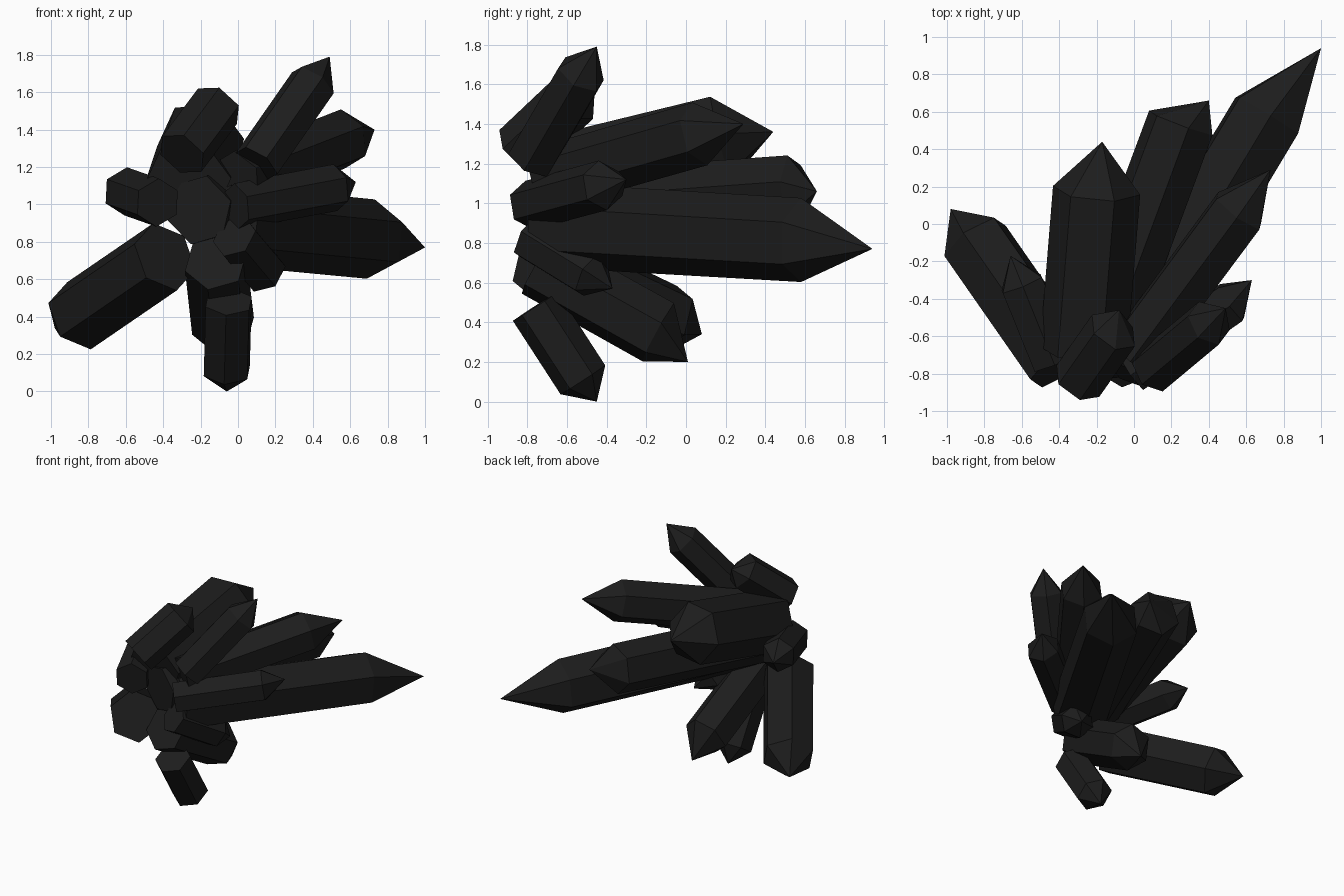
import bpy, bmesh, math
from mathutils import Vector

if "Cube" in bpy.data.objects:
    bpy.data.objects.remove(bpy.data.objects["Cube"])

mat = bpy.data.materials.new("dark_crystal")
mat.diffuse_color = (0.012, 0.012, 0.012, 1)
mat.use_nodes = True
mat.node_tree.nodes["Principled BSDF"].inputs["Base Color"].default_value = mat.diffuse_color


def crystal(name, base, shoulder, tip, r0, r1, roll=0):
    """Six-sided prism from base to shoulder, closed by a pointed tip."""
    b, s, t = Vector(base), Vector(shoulder), Vector(tip)
    axis = (s - b).normalized()
    side = axis.cross(Vector((0, 0, 1))).normalized()
    up = side.cross(axis)
    bm = bmesh.new()

    def ring(c, r):
        out = []
        for i in range(6):
            a = math.radians(roll + 60 * i)
            out.append(bm.verts.new(c + r * (math.cos(a) * up + math.sin(a) * side)))
        return out

    low, high = ring(b, r0), ring(s, r1)
    peak = bm.verts.new(t)
    bm.faces.new(low)
    for i in range(6):
        j = (i + 1) % 6
        bm.faces.new((low[i], low[j], high[j], high[i]))
        bm.faces.new((high[i], high[j], peak))
    bmesh.ops.recalc_face_normals(bm, faces=bm.faces)
    me = bpy.data.meshes.new(name)
    bm.to_mesh(me)
    bm.free()
    me.materials.append(mat)
    bpy.context.collection.objects.link(bpy.data.objects.new(name, me))


# Large crystals reaching backwards
crystal("longest_crystal", (-.06, -.70, .89), (.71, .58, .815), (1, .94, .77), .215, .213, 5)
crystal("upper_right_crystal", (-.01, -.70, 1.13), (.56, .07, 1.35), (.73, .29, 1.40), .16, .163, 5)
crystal("middle_back_crystal", (-.21, -.70, .97), (.25, .54, 1.06), (.40, .66, 1.06), .19, .188, 15)
crystal("top_back_crystal", (-.27, -.68, 1.12), (-.20, .18, 1.33), (-.17, .44, 1.36), .235, .235, 25)
crystal("lower_left_crystal", (-.39, -.75, .72), (-.85, -.09, .405), (-.98, .08, .34), .195, .195, -8)
crystal("lower_back_crystal", (-.12, -.75, .69), (-.08, -.14, .35), (-.06, .01, .20), .17, .172, 12)

# Small crystals around the front
crystal("bottom_crystal", (-.05, -.76, .48), (-.06, -.52, .11), (-.06, -.45, 0), .135, .135, 8)
crystal("lower_right_crystal", (-.02, -.79, .83), (.14, -.48, .64), (.19, -.37, .57), .125, .125, 15)
crystal("right_crystal", (-.01, -.79, .99), (.52, -.42, 1.09), (.63, -.30, 1.12), .125, .127, 5)
crystal("tall_right_crystal", (.10, -.78, 1.22), (.40, -.53, 1.65), (.49, -.45, 1.79), .13, .13, 10)
crystal("top_front_crystal", (-.30, -.84, 1.27), (-.11, -.57, 1.525), (-.08, -.46, 1.57), .142, .142, 28)
crystal("left_crystal", (-.43, -.74, 1.01), (-.60, -.32, 1.07), (-.66, -.17, 1.08), .13, .13, 0)
